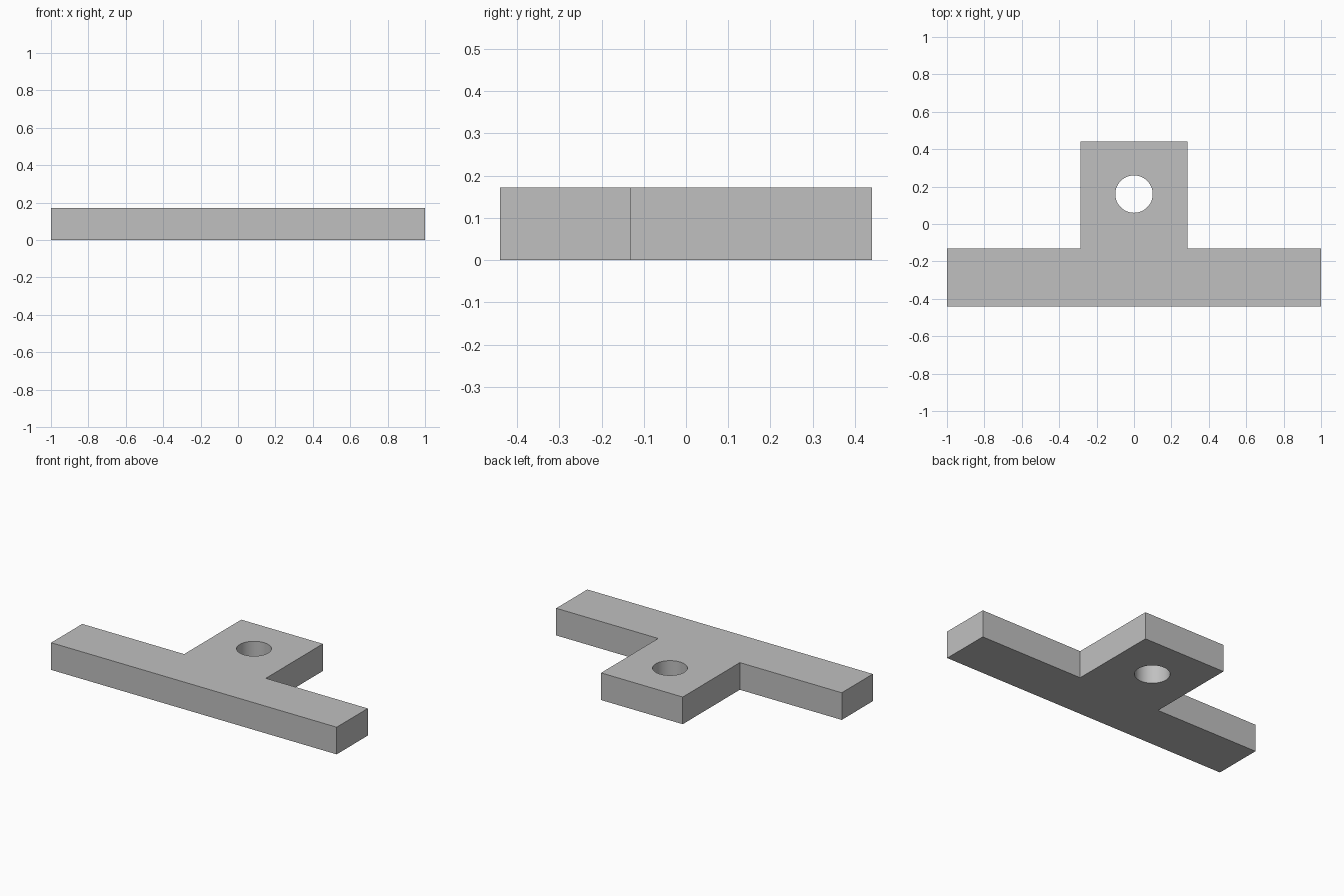
import bpy
import bmesh

THICK = 0.172
BAR_X, TAB_X = 1.0, 0.286
FRONT_Y, STEP_Y, BACK_Y = -0.441, -0.13, 0.441
HOLE_Y, HOLE_R = 0.16, 0.1

default = bpy.data.objects.get("Cube")
if default:
    bpy.data.objects.remove(default, do_unlink=True)

# Plain grey material
grey = bpy.data.materials.new("plain grey")
grey.use_nodes = True
colour = (0.53, 0.53, 0.53, 1)
grey.diffuse_color = colour
grey.node_tree.nodes["Principled BSDF"].inputs["Base Color"].default_value = colour

# T-shaped plate: mirrored half outline, extruded upward
half = [(BAR_X, FRONT_Y), (BAR_X, STEP_Y), (TAB_X, STEP_Y), (TAB_X, BACK_Y)]
outline = half + [(-x, y) for x, y in reversed(half)]
bm = bmesh.new()
base = bm.faces.new([bm.verts.new((x, y, 0)) for x, y in outline])
top = bmesh.ops.extrude_face_region(bm, geom=[base])["geom"]
bmesh.ops.translate(bm, vec=(0, 0, THICK),
                    verts=[v for v in top if isinstance(v, bmesh.types.BMVert)])
bmesh.ops.recalc_face_normals(bm, faces=bm.faces)
mesh = bpy.data.meshes.new("t_plate")
bm.to_mesh(mesh)
bm.free()
mesh.materials.append(grey)
plate = bpy.data.objects.new("t_plate", mesh)
bpy.context.collection.objects.link(plate)

# Round through hole in the tab
bpy.ops.mesh.primitive_cylinder_add(vertices=64, radius=HOLE_R, depth=THICK * 2,
                                    location=(0, HOLE_Y, THICK / 2))
cutter = bpy.context.object
cutter.name = "hole_cutter"
cutter.hide_render = True
cutter.data.materials.append(grey)

bpy.ops.object.select_all(action='DESELECT')
plate.select_set(True)
bpy.context.view_layer.objects.active = plate
cut = plate.modifiers.new("hole", 'BOOLEAN')
cut.operation = 'DIFFERENCE'
cut.solver = 'EXACT'
cut.object = cutter
bpy.ops.object.modifier_apply(modifier=cut.name)
bpy.data.objects.remove(cutter, do_unlink=True)

# Smooth hole wall, sharp plate edges
bpy.ops.object.shade_smooth_by_angle()
